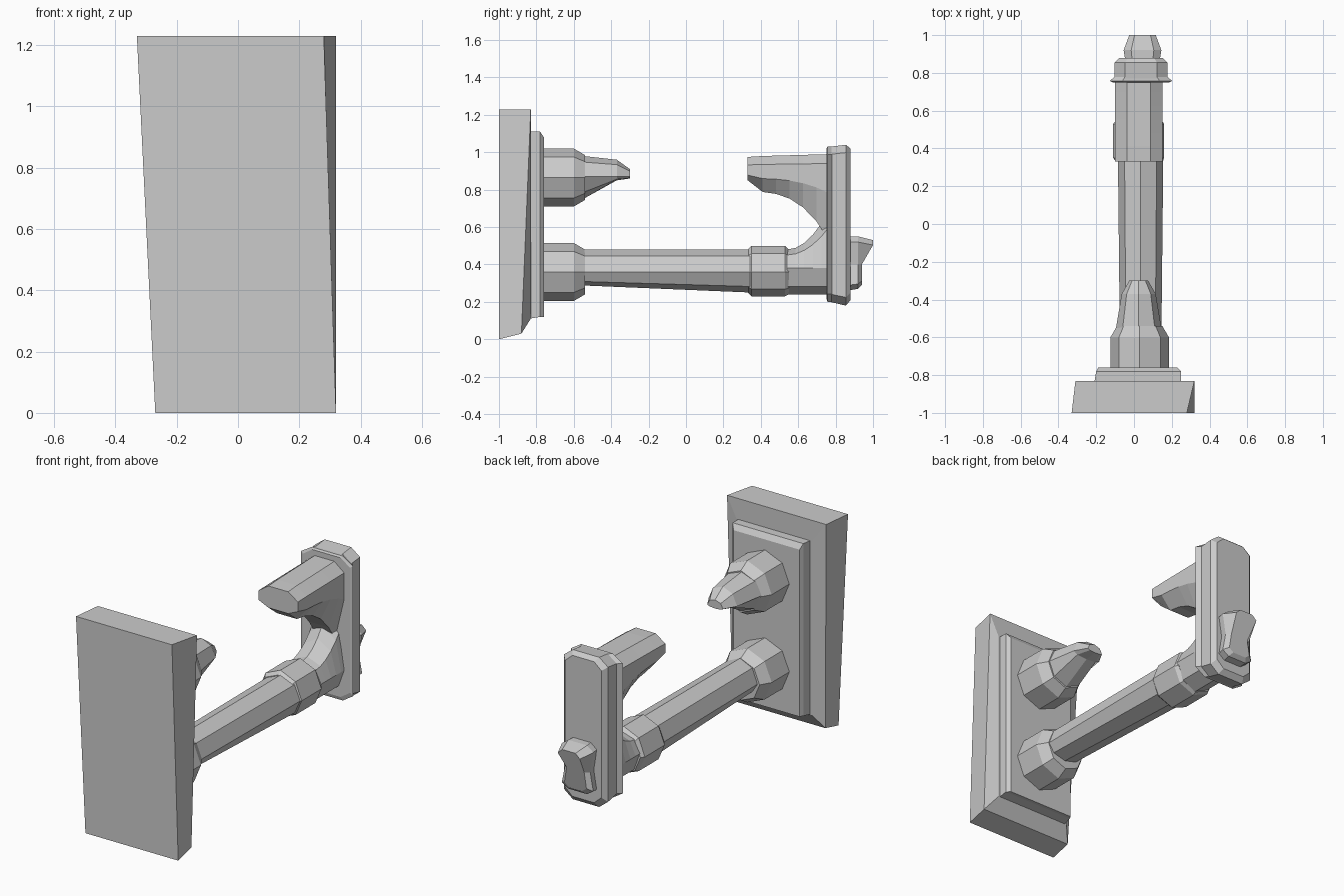
import bpy, bmesh, math

cube = bpy.data.objects.get("Cube")
if cube:
    bpy.data.objects.remove(cube, do_unlink=True)

grey = bpy.data.materials.new("plain grey")
grey.use_nodes = True
colour = (.6, .6, .6, 1)
grey.diffuse_color = colour
grey.node_tree.nodes["Principled BSDF"].inputs["Base Color"].default_value = colour


def skin(name, rings):
    """Join matching rings of points into a closed, flat-shaded solid."""
    bm = bmesh.new()
    loops = [[bm.verts.new(point) for point in ring] for ring in rings]
    for near, far in zip(loops, loops[1:]):
        for i in range(len(near)):
            bm.faces.new((near[i - 1], near[i], far[i], far[i - 1]))
    bm.faces.new(loops[0])
    bm.faces.new(loops[-1])
    bmesh.ops.recalc_face_normals(bm, faces=bm.faces)
    mesh = bpy.data.meshes.new(name)
    bm.to_mesh(mesh)
    bm.free()
    mesh.materials.append(grey)
    part = bpy.data.objects.new(name, mesh)
    bpy.context.collection.objects.link(part)
    return part


def loft(name, shape, centre, middle, sections):
    """Run a shape along y; each section is (y, half width, low z, high z)."""
    rings = []
    for y, half_width, low, high in sections:
        ring = []
        for across, up in shape:
            reach = high - middle if up > 0 else middle - low
            ring.append((centre + half_width * across, y, middle + up * reach))
        rings.append(ring)
    return skin(name, rings)


def rectangle(y, left, right, low, high):
    return [(left, y, high), (right, y, high), (right, y, low), (left, y, low)]


def mirrored(half):
    return half + [(-across, up) for across, up in reversed(half)]


def blend(start, end, t):
    return start + (end - start) * t


octagon = [(math.cos(k * math.pi / 4), math.sin(k * math.pi / 4)) for k in range(8)]
flat_top = mirrored([(.5, 1), (1, .5), (1, -.3), (.5, -1)])
tall_plate = mirrored([(.6, 1), (1, .9), (1, -.9), (.6, -1)])
pinched = mirrored([(.6, 1), (1, .8), (.8, 0), (1, -.8), (.6, -1)])

# Wall plate, skewed in width and bevelled along its lower back edge
wall_plate = skin("wall_plate", [
    rectangle(-1, -.33, .32, 0, 1.23),
    rectangle(-.83, -.31, .32, 0, 1.23),
    rectangle(-.83, -.22, .26, .11, 1.11),
])
for vertex in wall_plate.data.vertices:
    at_front = vertex.co.y < -.9
    at_bottom = vertex.co.z < .05
    if at_bottom and not at_front:
        vertex.co.y -= .05
        vertex.co.z += .03
    if at_bottom and vertex.co.x < 0:
        vertex.co.x = -.27
    if at_front and not at_bottom and vertex.co.x > 0:
        vertex.co.x = .28

# Raised panel with a softened back edge
skin("raised_panel", [
    rectangle(-.84, -.21, .25, .11, 1.11),
    rectangle(-.78, -.2, .25, .12, 1.11),
    rectangle(-.76, -.19, .23, .12, 1.08),
])

# Matching base knobs for the stub and the rod
for name, height in (("upper_knob", .865), ("lower_knob", .36)):
    profile = [(-.77, .155), (-.6, .155), (-.54, .12)]
    loft(name, octagon, .03, height,
         [(y, radius, height - radius, height + radius) for y, radius in profile])

# Upper stub tapering to a blunt tip
loft("upper_stub", octagon, .025, .87, [
    (-.55, .12, .75, .98),
    (-.37, .09, .85, .96),
    (-.3, .05, .86, .91),
])

# Long rod, slightly deeper towards the collar
loft("rod", octagon, .035, .36, [
    (-.6, .11, .29, .48),
    (.35, .12, .25, .48),
])

# Collar around the end of the rod
loft("collar", octagon, .025, .36, [
    (.33, .12, .25, .48),
    (.35, .135, .23, .5),
    (.53, .135, .23, .5),
    (.55, .12, .24, .48),
])

# Elbow rising in a curve to the end plate
steps = [k / 5 for k in range(6)]
loft("elbow", octagon, .03, .38, [
    (blend(.54, .77, t), .12, .24, blend(.48, .7, t * t)) for t in steps
])

# Upper arm, its underside curving down to meet the elbow
arm_tip = [(.33, .125, .85, .975)]
arm_curve = [
    (blend(.41, .77, t), .125, blend(.79, .52, blend(.2, 1, t) ** 3), blend(.98, .99, t))
    for t in steps
]
loft("upper_arm", flat_top, .025, .89, arm_tip + arm_curve)

# End plate with a thin flange facing the arm
loft("flange", tall_plate, .037, .62, [
    (.75, .15, .22, 1.02),
    (.757, .165, .2, 1.03),
    (.78, .14, .2, 1.03),
])
loft("end_plate", tall_plate, .037, .62, [
    (.77, .14, .2, 1.03),
    (.855, .14, .18, 1.04),
    (.88, .115, .21, 1.02),
])

# Pinched catch on the back, jutting out furthest at its top
catch = loft("catch", pinched, .045, .4, [
    (.86, .09, .26, .55),
    (.92, .1, .27, .55),
    (1, .07, .29, .53),
])
for vertex in catch.data.vertices:
    if vertex.co.y > .95 and vertex.co.z < .45:
        vertex.co.y -= .06
